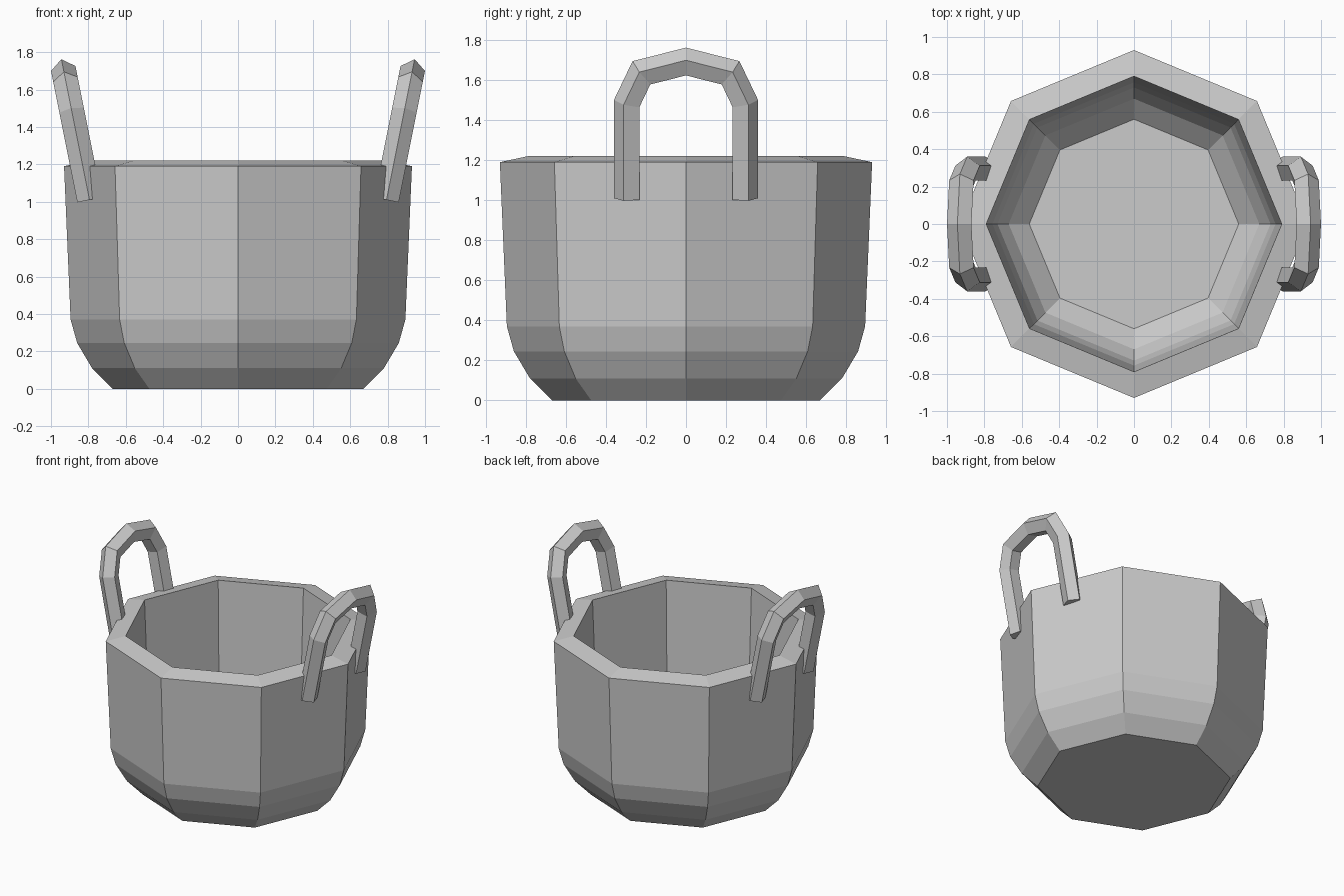
import bpy, bmesh
from math import sin, cos, tau
from mathutils import Vector

if "Cube" in bpy.data.objects:
    bpy.data.objects.remove(bpy.data.objects["Cube"])


def skin(name, rings):
    """Join equal-sized closed rings of points and cap both ends."""
    bm = bmesh.new()
    loops = [[bm.verts.new(p) for p in ring] for ring in rings]
    n = len(loops[0])
    for a, b in zip(loops, loops[1:]):
        for i in range(n):
            j = (i + 1) % n
            bm.faces.new((a[i], a[j], b[j], b[i]))
    bm.faces.new(loops[0][::-1])
    bm.faces.new(loops[-1])
    bmesh.ops.recalc_face_normals(bm, faces=bm.faces)
    mesh = bpy.data.meshes.new(name)
    bm.to_mesh(mesh)
    bm.free()
    obj = bpy.data.objects.new(name, mesh)
    bpy.context.collection.objects.link(obj)
    return obj


# Eight-sided basket body: outside profile, rim, then inside down to the floor
profile = [(0.67, 0), (0.78, 0.11), (0.86, 0.245), (0.895, 0.37), (0.93, 1.19),
           (0.79, 1.22), (0.757, 0.40), (0.73, 0.30), (0.67, 0.20), (0.56, 0.10)]
skin("basket_body", [[(r * cos(i * tau / 8), r * sin(i * tau / 8), z)
                      for i in range(8)] for r, z in profile])

# Handles: five-sided bar swept along an arch that leans outwards
LEAN, TOP_X, TOP_Z, RADIUS = 0.2, 0.93, 1.69, 0.07
half = [(0.29, 1.01), (0.29, 1.485), (0.218, 1.635)]
path = [Vector(p) for p in half + [(0, TOP_Z)] + [(-y, z) for y, z in half[::-1]]]
rings = []
for k, p in enumerate(path):
    t_in = (p - path[max(k - 1, 0)]).normalized()
    t_out = (path[min(k + 1, len(path) - 1)] - p).normalized()
    tangent = (t_in + t_out).normalized()
    miter = 1 / max(tangent.dot(t_in), tangent.dot(t_out))
    outward = Vector((tangent.y, -tangent.x)) * miter
    ring = []
    for i in range(5):
        d, n = RADIUS * sin(i * tau / 5), RADIUS * cos(i * tau / 5)
        q = p + outward * n
        ring.append((TOP_X - LEAN * (TOP_Z - q.y) + d * 0.98, q.x, q.y - LEAN * d))
    rings.append(ring)
handles = skin("handles", rings)
mirror = handles.modifiers.new("other_side", 'MIRROR')
mirror.use_axis[0] = True
mirror.use_mirror_merge = False
